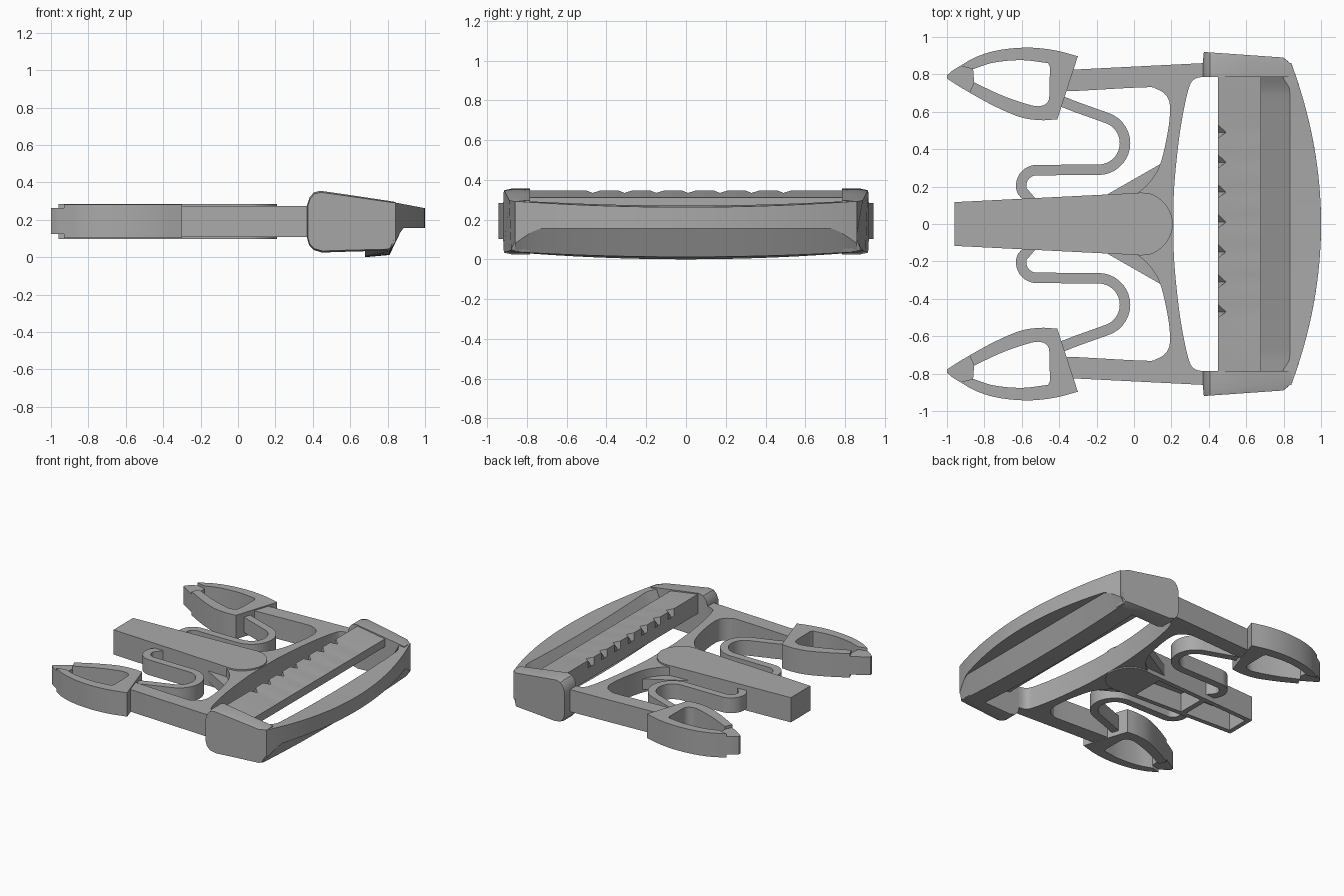
import bpy, bmesh, math
from mathutils import Vector

if "Cube" in bpy.data.objects:
    bpy.data.objects.remove(bpy.data.objects["Cube"])

grey = bpy.data.materials.new("plastic_grey")
grey.diffuse_color = (0.40, 0.40, 0.40, 1)
grey.use_nodes = True
grey.node_tree.nodes["Principled BSDF"].inputs["Base Color"].default_value = grey.diffuse_color


def finish(name, bm):
    """Clean a bmesh and turn it into a shaded object."""
    bmesh.ops.remove_doubles(bm, verts=bm.verts, dist=0.0003)
    bmesh.ops.recalc_face_normals(bm, faces=bm.faces)
    mesh = bpy.data.meshes.new(name)
    bm.to_mesh(mesh)
    bm.free()
    mesh.materials.append(grey)
    ob = bpy.data.objects.new(name, mesh)
    bpy.context.collection.objects.link(ob)
    bpy.ops.object.select_all(action='DESELECT')
    ob.select_set(True)
    bpy.context.view_layer.objects.active = ob
    bpy.ops.object.shade_smooth_by_angle(angle=math.radians(30))
    return ob


def smooth(pts, n=6):
    """Sample a smooth open curve through the points."""
    p = [Vector(q) for q in pts]
    p = [2 * p[0] - p[1]] + p + [2 * p[-1] - p[-2]]
    out = []
    for a, b, c, d in zip(p, p[1:], p[2:], p[3:]):
        for i in range(n):
            t = i / n
            out.append(0.5 * (2 * b + (c - a) * t + (2 * a - 5 * b + 4 * c - d) * t * t
                              + (3 * b - a - 3 * c + d) * t ** 3))
    return [tuple(v) for v in out] + [tuple(pts[-1])]


def plate(name, z0, z1, outline, holes=(), side=1):
    """Extruded flat outline, with optional holes, mirrored in y by side."""
    cu = bpy.data.curves.new(name, 'CURVE')
    cu.dimensions, cu.fill_mode, cu.extrude = '2D', 'BOTH', (z1 - z0) / 2
    for loop in [outline, *holes]:
        sp = cu.splines.new('POLY')
        sp.points.add(len(loop) - 1)
        for p, (x, y) in zip(sp.points, loop):
            p.co = (x, y * side, 0, 1)
        sp.use_cyclic_u = True
    tmp = bpy.data.objects.new(name + "_helper", cu)
    bpy.context.collection.objects.link(tmp)
    bpy.context.view_layer.update()
    mesh = bpy.data.meshes.new_from_object(
        tmp.evaluated_get(bpy.context.evaluated_depsgraph_get()))
    bpy.data.objects.remove(tmp)
    bm = bmesh.new()
    bm.from_mesh(mesh)
    bmesh.ops.translate(bm, verts=bm.verts, vec=(0, 0, (z0 + z1) / 2))
    return finish(name, bm)


def loft(name, rings):
    """Skin equal-length rings and close both ends."""
    bm = bmesh.new()
    vs = [[bm.verts.new(p) for p in r] for r in rings]
    n = len(vs[0])
    for a, b in zip(vs, vs[1:]):
        for i in range(n):
            bm.faces.new((a[i], a[(i + 1) % n], b[(i + 1) % n], b[i]))
    bm.faces.new(vs[0])
    bm.faces.new(vs[-1][::-1])
    return finish(name, bm)


def arc(cx, cy, r, a0, a1, n=16):
    return [(cx + r * math.cos(math.radians(a0 + (a1 - a0) * i / n)),
             cy + r * math.sin(math.radians(a0 + (a1 - a0) * i / n))) for i in range(n + 1)]


def ribbon(path, w):
    """Outline of a strip of width w along a path."""
    left, right = [], []
    for i, p in enumerate(path):
        a, b = Vector(path[max(i - 1, 0)]), Vector(path[min(i + 1, len(path) - 1)])
        d = (b - a).normalized() * w / 2
        left.append((p[0] - d.y, p[1] + d.x))
        right.append((p[0] + d.y, p[1] - d.x))
    return left + right[::-1]


# Curves shared by the latch heads
top_curve = smooth([(-0.93, 0.845), (-0.84, 0.895), (-0.72, 0.93), (-0.57, 0.943),
                    (-0.43, 0.93), (-0.30, 0.897)])
low_curve = smooth([(-0.41, 0.56), (-0.5, 0.555), (-0.61, 0.572), (-0.75, 0.632), (-0.88, 0.703)])
hole = (smooth([(-0.86, 0.828), (-0.75, 0.863), (-0.6, 0.876), (-0.46, 0.86)])
        + smooth([(-0.45, 0.84), (-0.452, 0.70), (-0.46, 0.655), (-0.49, 0.633), (-0.55, 0.635),
                  (-0.7, 0.685), (-0.855, 0.757)]))

# Spring path: head, big bend, straight, small bend, tongue
spring = ([(-0.42, 0.668), (-0.3, 0.622)] + arc(-0.19, 0.432, 0.142, 70, -90)
          + arc(-0.52, 0.205, 0.083, 90, 200) + [(-0.575, 0.15), (-0.55, 0.12)])

# Side arm plus half of the curved cross arch
arch = (smooth([(0.21, -0.005), (0.215, 0.2), (0.24, 0.45), (0.27, 0.63), (0.30, 0.745),
                (0.33, 0.778), (0.38, 0.788)])
        + [(0.42, 0.79), (0.42, 0.862), (0.37, 0.86), (-0.33, 0.825), (-0.36, 0.71)]
        + smooth([(-0.30, 0.712), (0.06, 0.731), (0.12, 0.722), (0.17, 0.69), (0.192, 0.63),
                  (0.182, 0.5), (0.14, 0.32), (0.08, 0.22), (0.0, 0.15)]) + [(0.0, -0.005)])

# Rounded side profile of the end caps, as x and z
cap = [(0.37, 0.1), (0.37, 0.28), (0.383, 0.32), (0.405, 0.346), (0.44, 0.355), (0.6, 0.332),
       (0.8, 0.302), (0.843, 0.295), (0.843, 0.1), (0.815, 0.04), (0.8, 0.035), (0.6, 0.03),
       (0.45, 0.025), (0.405, 0.038), (0.38, 0.065)]

for side, tag in ((1, "back"), (-1, "front")):
    plate("latch_head_" + tag, 0.125, 0.262,
          smooth([(-1.0, 0.795), (-0.97, 0.82), (-0.93, 0.845)]) + top_curve[1:] + low_curve
          + smooth([(-0.88, 0.703), (-0.95, 0.745), (-1.0, 0.778)])[1:], [hole], side)
    plate("latch_rim_" + tag, 0.102, 0.283, top_curve + low_curve + hole[::-1], (), side)
    plate("spring_" + tag, 0.135, 0.25, ribbon(spring, 0.056), (), side)
    plate("side_arm_" + tag, 0.107, 0.274, arch, (), side)
    # Sloping web between tongue and arch
    loft("gusset_" + tag, [[(-0.14, 0.16 * side, z), (0.14, 0.32 * side, z),
                            (0.16, 0.1 * side, z), (-0.1, 0.1 * side, z)] for z in (0.13, 0.21)])

    def outer(x):
        return 0.92 - 0.07 * (x - 0.37) - max(0, x - 0.8) * 0.8
    inset = [(0.6 + (x - 0.6) * 0.985, 0.19 + (z - 0.19) * 0.95) for x, z in cap]
    loft("end_cap_" + tag, [[(x, 0.785 * side, z) for x, z in cap],
                            [(x, (outer(x) - 0.035) * side, z) for x, z in cap],
                            [(x, outer(x) * side, z) for x, z in inset]])

# Centre tongue: solid top over a hollow, ribbed underside
tongue = [(-0.96, -0.117), (-0.96, 0.117), (0.0, 0.165)] + \
    smooth([(0.04, 0.168), (0.10, 0.158), (0.16, 0.115), (0.195, 0.06), (0.208, 0),
            (0.195, -0.06), (0.16, -0.115), (0.10, -0.158), (0.04, -0.168)]) + [(0.0, -0.165)]


def pocket(x0, x1):
    w = [0.13 + 0.05 * x for x in (x0, x1)]
    return [(x0, -w[0]), (x0, w[0]), (x1, w[1]), (x1, -w[1])]


plate("tongue_top", 0.24, 0.285, tongue)
plate("tongue_walls", 0.098, 0.242, tongue, [pocket(-0.925, -0.55), pocket(-0.51, -0.12)])

# Outer bar: leaning section with a bowed front and cut-away underside
rings = []
for i in range(41):
    y = -0.86 + 1.72 * i / 40
    t = (y / 0.86) ** 2
    xo = 1 - 0.215 * y * y
    xi = 0.835 - 0.05 * min(1, max(0, (abs(y) - 0.70) / 0.09)) ** 2
    xu = min(xo, 0.88)
    zu = 0.155 - (0.88 - xu) * 1.92
    zi, zo = 0.27 + 0.026 * t, 0.262 + 0.03 * t
    rings.append([(xi, y, zi), (xo, y, zo), (xo + 0.0001, y, zu), (xu - 0.001, y, zu),
                  (min(0.81, xu - 0.01), y, 0.012 + 0.025 * t), (0.68, y, 0.035 * t)])
loft("outer_bar", rings)

# Strap bar with a row of notches along its upper edge
marks = [(-0.79, 0)]
for k in range(-3, 4):
    c = k * 0.16 + 0.01
    marks += [(c - 0.03, 0), (c, 1), (c + 0.04, 0)]
marks.append((0.79, 0))
loft("strap_bar", [[(0.45 + 0.042 * d, y, 0.346 - 0.012 * d), (0.68, y, 0.31), (0.68, y, 0.25),
                    (0.52, y, 0.18), (0.45, y, 0.20), (0.45, y, 0.29)] for y, d in marks])
